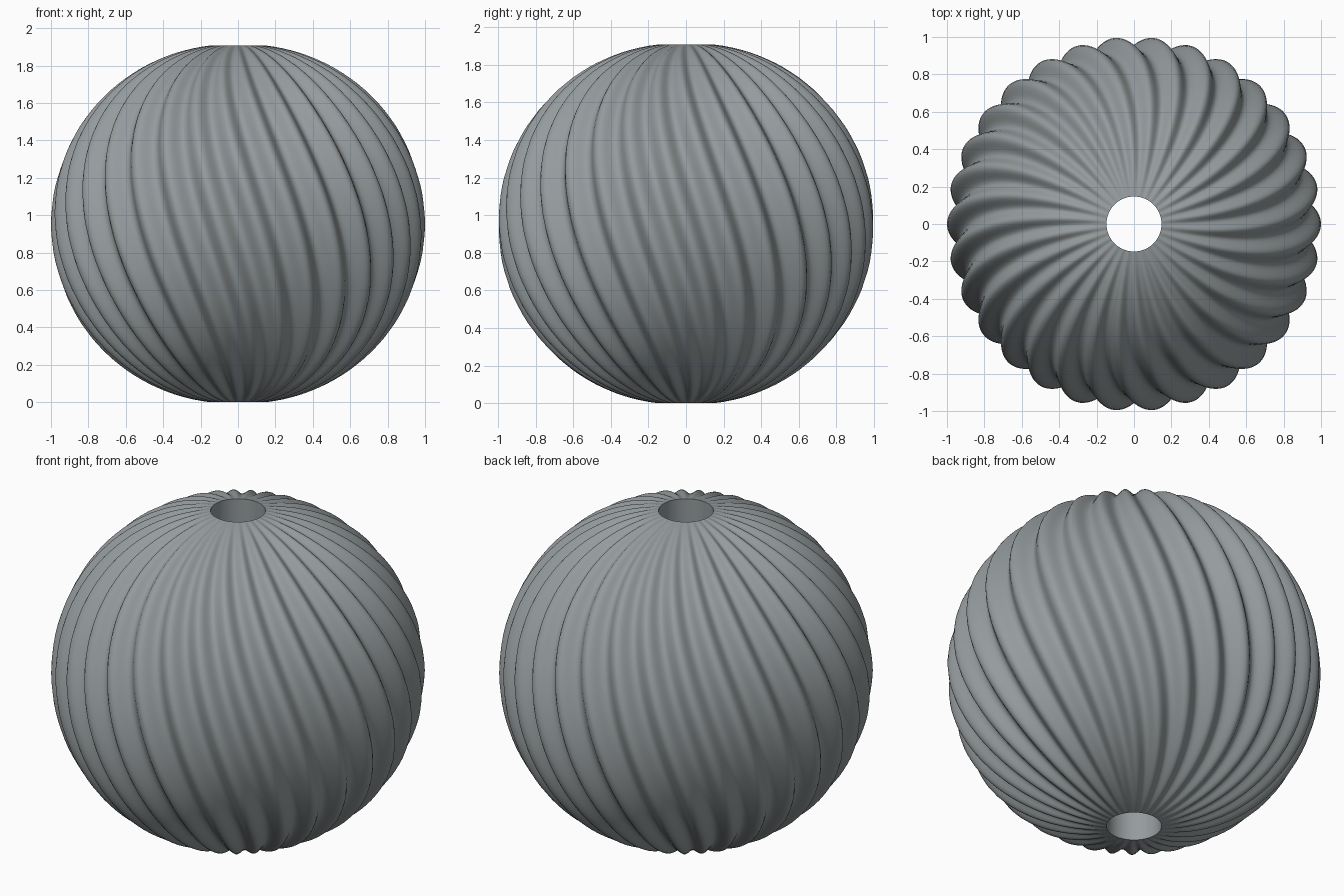
import bpy
import math

cube = bpy.data.objects.get("Cube")
if cube:
    bpy.data.objects.remove(cube, do_unlink=True)

# Main dimensions
RIBS = 30
STEPS = RIBS * 10
ROWS = 56
RADIUS = 0.965
RIB_DEPTH = 0.035
HOLE = 0.147
HALF = math.sqrt(RADIUS ** 2 - HOLE ** 2)
TWIST = math.radians(36)


def bead_point(row, step):
    """Point on the ribbed outer surface, ribs fading out at the poles."""
    edge = math.asin(HOLE / RADIUS)
    polar = edge + (math.pi - 2 * edge) * row / ROWS
    angle = 2 * math.pi * step / STEPS
    phase = RIBS * (angle + TWIST / 2 * math.cos(polar))
    fade = (math.sin(polar) - math.sin(edge)) / (1 - math.sin(edge))
    r = RADIUS + RIB_DEPTH * fade * math.cos(phase)
    flat = r * math.sin(polar)
    return (flat * math.cos(angle), flat * math.sin(angle),
            HALF + r * math.cos(polar))


# Outer shell rings, then faces joining the last ring to the first form the bore
verts = [bead_point(i, j) for i in range(ROWS + 1) for j in range(STEPS)]
faces = []
for i in range(ROWS + 1):
    below = (i + 1) % (ROWS + 1)
    for j in range(STEPS):
        k = (j + 1) % STEPS
        faces.append((i * STEPS + j, below * STEPS + j,
                      below * STEPS + k, i * STEPS + k))

mesh = bpy.data.meshes.new("ribbed_bead")
mesh.from_pydata(verts, [], faces)
mesh.update()
bead = bpy.data.objects.new("ribbed_bead", mesh)
bpy.context.collection.objects.link(bead)

# Grey surface
colour = (0.30, 0.33, 0.34, 1)
grey = bpy.data.materials.new("cool_grey")
grey.use_nodes = True
grey.diffuse_color = colour
grey.node_tree.nodes["Principled BSDF"].inputs["Base Color"].default_value = colour
mesh.materials.append(grey)

# Smooth ribs with crisp bore edges
bpy.ops.object.select_all(action="DESELECT")
bead.select_set(True)
bpy.context.view_layer.objects.active = bead
bpy.ops.object.shade_smooth_by_angle(angle=math.radians(50))
